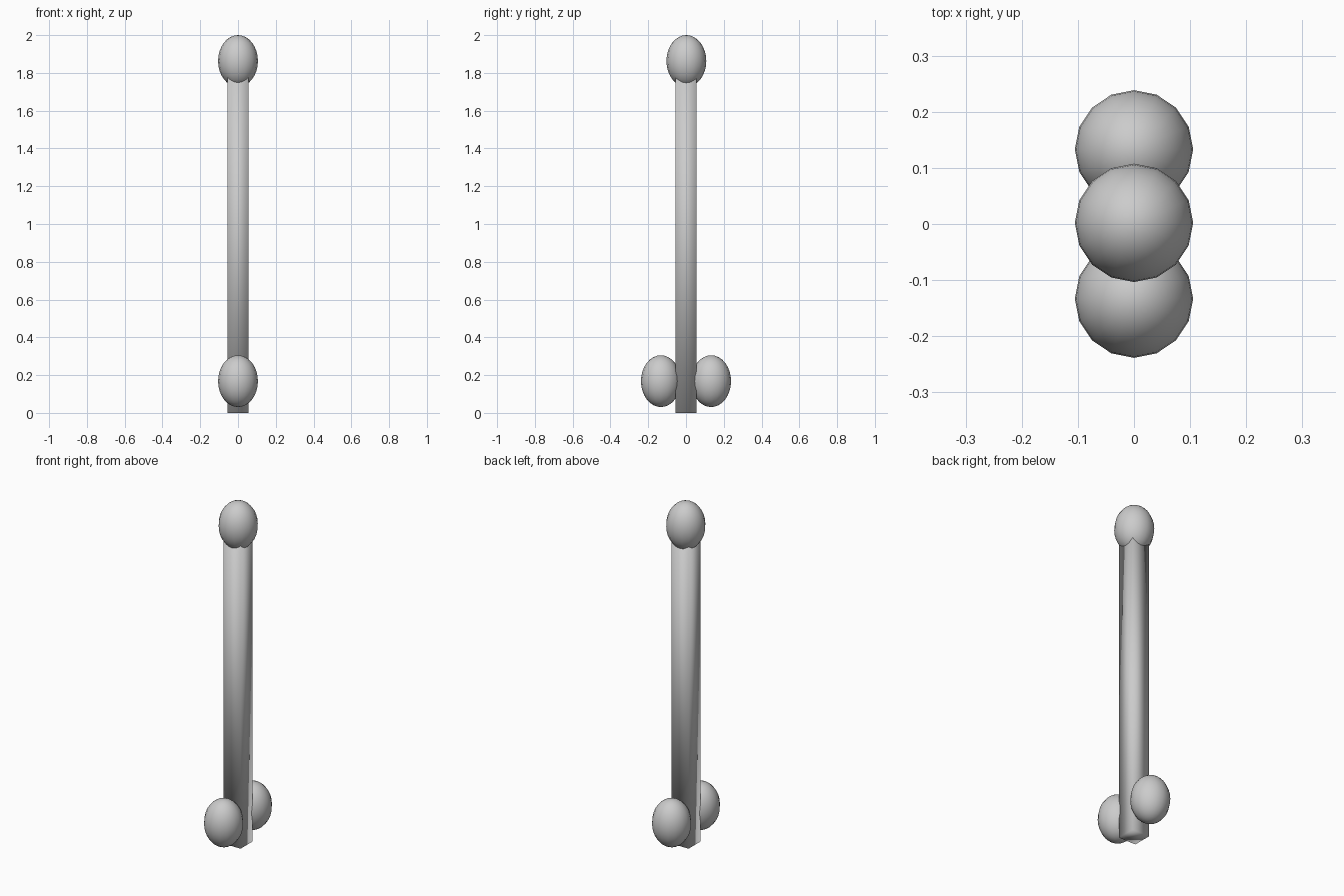
import bpy

if "Cube" in bpy.data.objects:
    bpy.data.objects.remove(bpy.data.objects["Cube"])

grey = bpy.data.materials.new("light_grey")
grey.diffuse_color = (0.6, 0.6, 0.6, 1)
grey.use_nodes = True
grey.node_tree.nodes["Principled BSDF"].inputs["Base Color"].default_value = grey.diffuse_color


def finish(name):
    ob = bpy.context.object
    ob.name = name
    ob.data.materials.append(grey)
    bpy.ops.object.transform_apply(location=False, rotation=False, scale=True)
    bpy.ops.object.shade_smooth()


def egg(name, y, z):
    bpy.ops.mesh.primitive_uv_sphere_add(segments=16, ring_count=16, radius=1,
                                         location=(0, y, z))
    bpy.context.object.scale = (0.1055, 0.1055, 0.137)
    finish(name)


# Square shaft with softly shaded corners
bpy.ops.mesh.primitive_cube_add(size=1, location=(0, 0, 0.92))
bpy.context.object.scale = (0.112, 0.112, 1.84)
finish("shaft")

# Rounded cap and the two side bulbs at the base
egg("top_cap", 0.002, 1.863)
egg("front_bulb", -0.133, 0.168)
egg("back_bulb", 0.133, 0.168)
